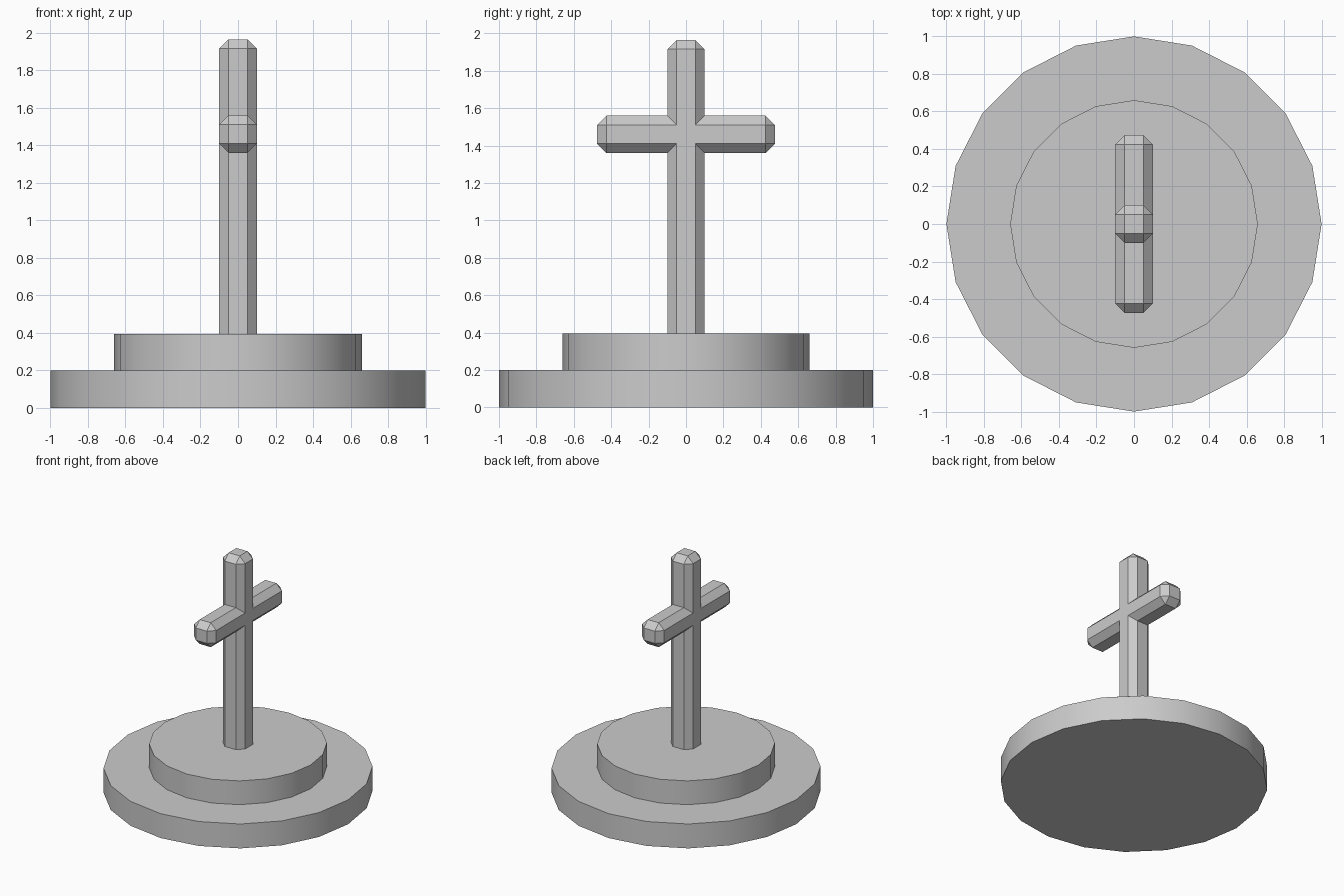
import bpy, bmesh
from math import radians

if "Cube" in bpy.data.objects:
    bpy.data.objects.remove(bpy.data.objects["Cube"])


def disc(name, radius, z0, z1):
    bpy.ops.mesh.primitive_cylinder_add(vertices=20, radius=radius, depth=z1 - z0,
                                        location=(0, 0, (z0 + z1) / 2))
    bpy.context.object.name = name
    bpy.ops.object.shade_smooth_by_angle(angle=radians(30))


# Stepped round base
disc("lower_step", 1.0, 0.0, 0.2)
disc("upper_step", 0.66, 0.2, 0.395)

# Cross: half outline in (y, z), mirrored, then extruded along x
W, BOTTOM = 0.1, 0.395
half = [(W, BOTTOM), (W, 1.36), (0.475, 1.36), (0.475, 1.56), (W, 1.56), (W, 1.965)]
outline = half + [(-y, z) for y, z in reversed(half)]

bm = bmesh.new()
face = bm.faces.new([bm.verts.new((-W, y, z)) for y, z in outline])
ext = bmesh.ops.extrude_face_region(bm, geom=[face], use_keep_orig=True)
moved = [g for g in ext["geom"] if isinstance(g, bmesh.types.BMVert)]
bmesh.ops.translate(bm, vec=(2 * W, 0, 0), verts=moved)
bmesh.ops.recalc_face_normals(bm, faces=bm.faces[:])
bm.normal_update()

# Chamfer all outer edges, leaving the inner corners and the foot sharp
edges = [e for e in bm.edges if e.calc_face_angle_signed() > 0.1
         and max(v.co.z for v in e.verts) > BOTTOM + 0.01]
bmesh.ops.bevel(bm, geom=edges, offset=0.05, offset_type='OFFSET', segments=1,
                profile=0.5, affect='EDGES')
mesh = bpy.data.meshes.new("cross")
bm.to_mesh(mesh)
bm.free()
bpy.context.collection.objects.link(bpy.data.objects.new("cross", mesh))
